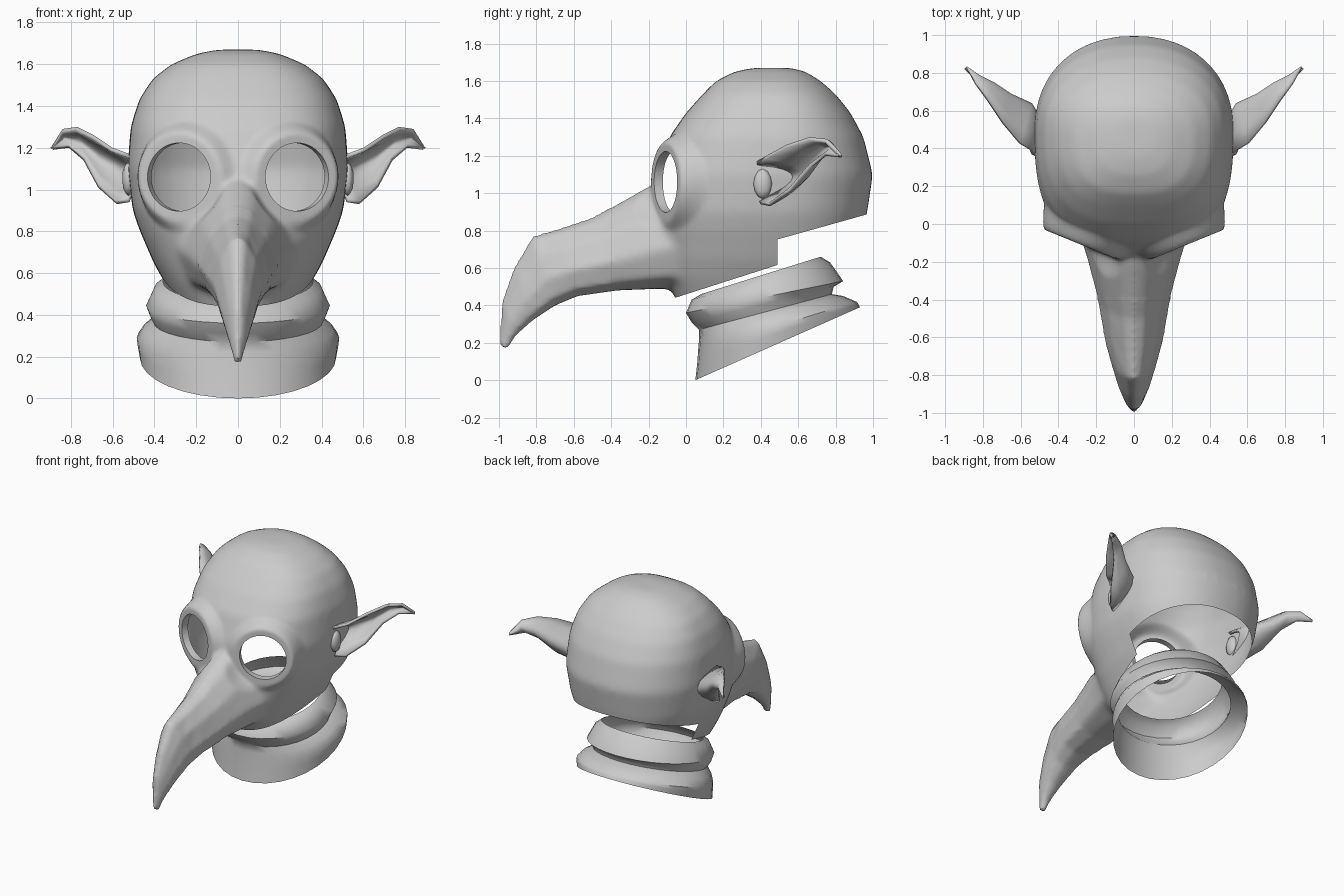
import bpy
import bmesh
from math import sin, cos, pi
from mathutils import Vector

cube = bpy.data.objects.get("Cube")
if cube:
    bpy.data.objects.remove(cube)

grey = bpy.data.materials.new("plain grey")
grey.use_nodes = True
grey.diffuse_color = (0.6, 0.6, 0.6, 1)
grey.node_tree.nodes["Principled BSDF"].inputs["Base Color"].default_value = grey.diffuse_color


def loft(bm, rings, closed=True, caps=False):
    """Skin a list of equal point rows."""
    rows = [[bm.verts.new(p) for p in ring] for ring in rings]
    n = len(rows[0])
    for a, b in zip(rows, rows[1:]):
        for i in range(n if closed else n - 1):
            j = (i + 1) % n
            bm.faces.new((a[i], a[j], b[j], b[i]))
    if caps:
        bm.faces.new(rows[0])
        bm.faces.new(rows[-1])


def make(name, bm, recalc=True):
    if recalc:
        bmesh.ops.recalc_face_normals(bm, faces=bm.faces)
    mesh = bpy.data.meshes.new(name)
    bm.to_mesh(mesh)
    bm.free()
    mesh.materials.append(grey)
    obj = bpy.data.objects.new(name, mesh)
    bpy.context.collection.objects.link(obj)
    return obj


def smooth(obj, angle=0.8):
    bpy.ops.object.select_all(action='DESELECT')
    bpy.context.view_layer.objects.active = obj
    obj.select_set(True)
    bpy.ops.object.shade_smooth_by_angle(angle=angle)


def power(v, e):
    return (abs(v) ** e) * (1 if v >= 0 else -1)


def skull_ring(z, front, back, half, count=40):
    """Flat-faced oval with a rounder back."""
    mid = front + (back - front) * 0.56
    ring = []
    for i in range(count):
        a = 2 * pi * i / count
        e = 2 / 2.2 if sin(a) > 0 else 2 / 2.7
        reach = back - mid if sin(a) > 0 else mid - front
        ring.append((half * power(cos(a), e), mid + reach * power(sin(a), e), z))
    return ring


# Mask: skull and beak, fused into one skin
SKULL = [(1.67, .36, .56, .1), (1.65, .26, .64, .2), (1.6, .16, .72, .32), (1.53, .09, .8, .41),
         (1.43, 0, .88, .475), (1.3, -.09, .95, .515), (1.1, -.16, 1, .53), (.9, -.16, .97, .505),
         (.8, -.15, .95, .47), (.65, -.13, .93, .405), (.55, -.11, .9, .35), (.38, -.03, .8, .25)]
# Top y z, bottom y z, half width
BEAK = [(.02, 1.14, .1, .5, .34), (-.22, 1.03, -.12, .49, .26), (-.5, .87, -.37, .48, .19),
        (-.68, .81, -.58, .45, .155), (-.82, .77, -.7, .4, .12), (-.92, .6, -.82, .32, .085),
        (-.985, .42, -.91, .24, .05), (-1.0, .18, -.95, .17, .018)]
SECTION = [(0, 1), (.3, .95), (.72, .72), (1, .38), (.8, .1), (.3, 0)]
bm = bmesh.new()
loft(bm, [skull_ring(*s) for s in SKULL], caps=True)
outline = SECTION + [(-x, t) for x, t in SECTION[:0:-1]]
loft(bm, [[(hw * x, by + (ty - by) * t, bz + (tz - bz) * t) for x, t in outline]
          for ty, tz, by, bz, hw in BEAK], caps=True)
mask = make("mask", bm)
fuse = mask.modifiers.new("fuse", 'REMESH')
fuse.mode = 'VOXEL'
fuse.voxel_size = 0.016
bpy.context.view_layer.update()
fused = bpy.data.meshes.new_from_object(mask.evaluated_get(bpy.context.evaluated_depsgraph_get()))
mask.modifiers.clear()

bm = bmesh.new()
bm.from_mesh(fused)
for i in range(14):
    blend = [v for v in bm.verts if v.co.y > -.4 or i < 2]
    bmesh.ops.smooth_vert(bm, verts=blend, factor=0.5, use_axis_x=True, use_axis_y=True, use_axis_z=True)

# Open the neck and the underside of the skull
JAW = ((0, -.06, .44), (0, -.32, 1))
NAPE = ((0, .48, .75), (0, -.28, 1))
BACK = ((0, .49, 0), (0, 1, 0))
for point, normal in (JAW, NAPE, BACK):
    bmesh.ops.bisect_plane(bm, geom=bm.verts[:] + bm.edges[:] + bm.faces[:],
                           plane_co=point, plane_no=normal)


def above(c, plane):
    return (c - Vector(plane[0])).dot(Vector(plane[1])) > 0


cut = []
for f in bm.faces:
    c = f.calc_center_median()
    if c.y > -.1 and not above(c, NAPE if above(c, BACK) else JAW):
        cut.append(f)
bmesh.ops.delete(bm, geom=cut, context='FACES')

# Eye holes: flatten a socket, raise its rim, cut and fold the edge inward
HOLE = 0.163
for side in (1, -1):
    centre = Vector((side * .275, -.09, 1.06))
    axis = Vector((side * .38, -.93, 0)).normalized()

    def polar(co):
        d = co - centre
        h = d.dot(axis)
        flat = d - axis * h
        return flat, flat.length, h

    for v in bm.verts:
        flat, r, h = polar(v.co)
        if r < .27 and h > -.25:
            k = min(1, max(0, (.27 - r) / .07))
            k = k * k * (3 - 2 * k)
            v.co += axis * (.02 - h) * k
    holes = [f for f in bm.faces
             if polar(f.calc_center_median())[1] < HOLE and polar(f.calc_center_median())[2] > -.25]
    bmesh.ops.delete(bm, geom=holes, context='FACES')
    edge = [e for e in bm.edges if e.is_boundary and polar(e.verts[0].co)[1] < HOLE + .04
            and polar(e.verts[0].co)[2] > -.1]
    for v in {v for e in edge for v in e.verts}:
        flat, r, h = polar(v.co)
        v.co += flat * (HOLE / r - 1)
    lip = bmesh.ops.extrude_edge_only(bm, edges=edge)["geom"]
    for v in lip:
        if isinstance(v, bmesh.types.BMVert):
            v.co -= axis * .05
bm.to_mesh(mask.data)
bm.free()
smooth(mask)


# Ears: cupped leaves, each row bent from upper edge through the back to the lower edge
EAR = [((.52, .38, 1.17), (.48, .54, 1.08), (.52, .4, .94)),
       ((.6, .43, 1.2), (.54, .64, 1.1), (.58, .45, .93)),
       ((.69, .54, 1.26), (.65, .69, 1.16), (.67, .56, 1.01)),
       ((.77, .66, 1.3), (.74, .75, 1.23), (.74, .67, 1.14)),
       ((.84, .75, 1.29), (.82, .79, 1.25), (.81, .75, 1.2)),
       ((.89, .83, 1.21), (.885, .835, 1.2), (.885, .83, 1.19))]


def bend(a, b, c, steps=8):
    a, b, c = Vector(a), Vector(b), Vector(c)
    ctrl = b * 2 - (a + c) / 2
    return [a * (1 - t) ** 2 + ctrl * 2 * t * (1 - t) + c * t * t
            for t in (i / steps for i in range(steps + 1))]


for side, label in ((1, "left"), (-1, "right")):
    bm = bmesh.new()
    loft(bm, [[(side * p.x, p.y, p.z) for p in bend(*row)] for row in EAR], closed=False)
    ear = make(label + "_ear", bm)
    ear.modifiers.new("thickness", 'SOLIDIFY').thickness = 0.02
    smooth(ear)
    # Small flap in front of the ear opening
    bm = bmesh.new()
    bmesh.ops.create_icosphere(bm, subdivisions=2, radius=1)
    for v in bm.verts:
        v.co = Vector((side * (.525 + v.co.x * .03), .41 + v.co.y * .05, 1.05 + v.co.z * .08))
    smooth(make(label + "_ear_flap", bm))

# Collar: tilted open rings, front y z, back y z, half width
COLLAR = [(.08, .46, .72, .66, .36), (.03, .43, .77, .63, .4), (0, .36, .84, .53, .44),
          (.03, .31, .79, .5, .425), (.07, .27, .78, .46, .405), (.07, .22, .84, .45, .455),
          (.065, .16, .91, .42, .485), (.06, .09, .92, .41, .48), (.05, 0, .93, .39, .47)]
bm = bmesh.new()
rings = []
for fy, fz, by, bz, hw in COLLAR:
    turns = [2 * pi * i / 32 for i in range(32)]
    rings.append([(hw * sin(a), (fy + by) / 2 - cos(a) * (by - fy) / 2,
                   (fz + bz) / 2 - cos(a) * (bz - fz) / 2) for a in turns])
loft(bm, rings)
smooth(make("collar", bm))
